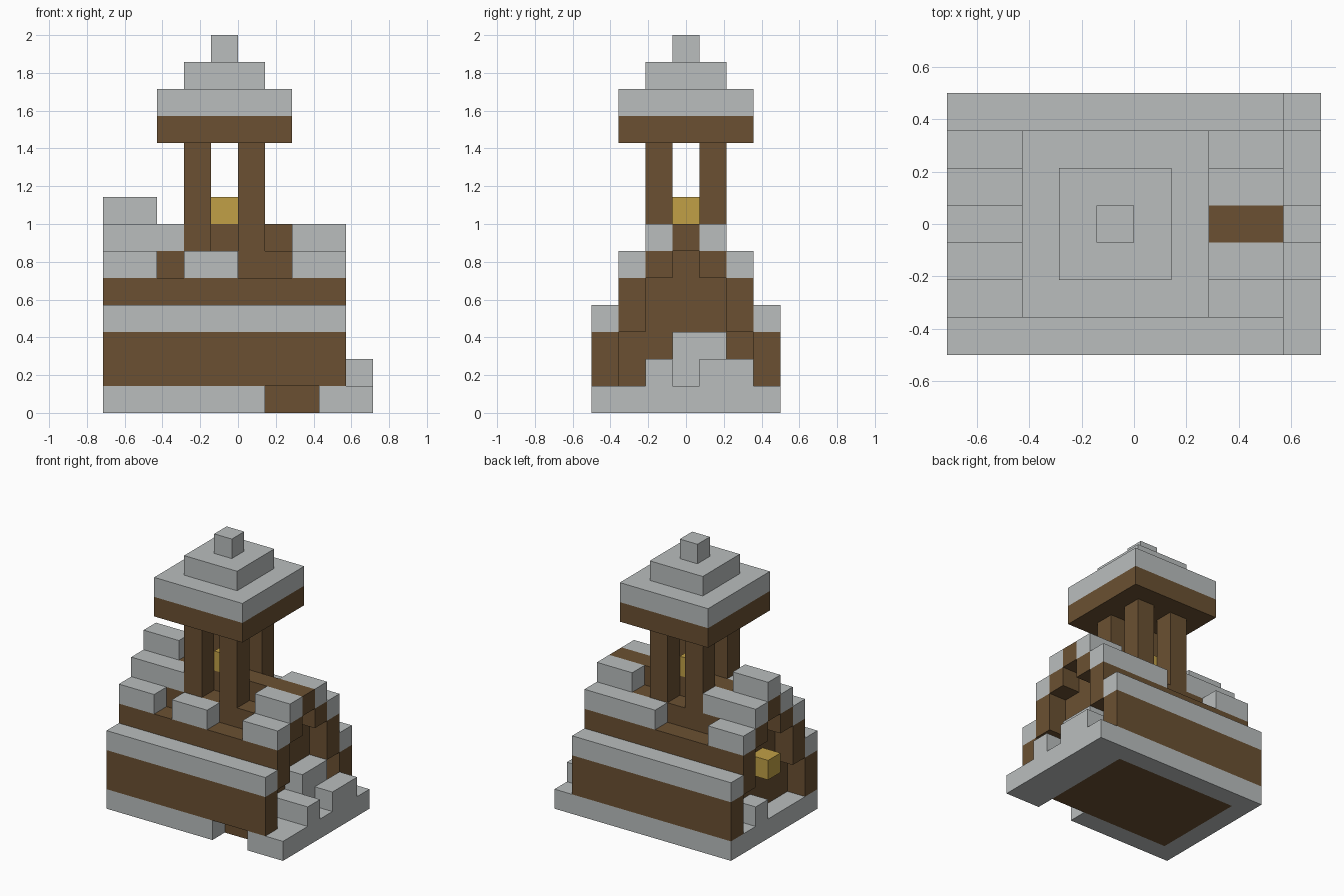
import bpy
import bmesh
from mathutils import Vector

U = 1 / 7  # size of one block

cube = bpy.data.objects.get("Cube")
if cube:
    bpy.data.objects.remove(cube)


def material(name, rgb):
    m = bpy.data.materials.new(name)
    m.use_nodes = True
    m.diffuse_color = (*rgb, 1)
    m.node_tree.nodes["Principled BSDF"].inputs["Base Color"].default_value = (*rgb, 1)
    return m


STONE = material("grey stone", (0.49, 0.515, 0.515))
WOOD = material("brown wood", (0.145, 0.081, 0.032))
GLOW = material("lantern gold", (0.533, 0.352, 0.061))


def box(name, mat, x, y, z):
    """Box from (low, high) block ranges on each axis."""
    centre = Vector([sum(r) / 2 * U for r in (x, y, z)])
    size = [(r[1] - r[0]) * U for r in (x, y, z)]
    bm = bmesh.new()
    bmesh.ops.create_cube(bm, size=1)
    bmesh.ops.scale(bm, vec=size, verts=bm.verts)
    mesh = bpy.data.meshes.new(name)
    bm.to_mesh(mesh)
    bm.free()
    mesh.materials.append(mat)
    obj = bpy.data.objects.new(name, mesh)
    obj.location = centre
    bpy.context.collection.objects.link(obj)
    return obj


def centred(half):
    return (-half, half)


LENGTH = (-5, 4)   # roof and side walls
INNER = (-4, 3)    # recessed gable body
sides = {"front": -1, "back": 1}


def side_range(sign, near, far):
    return tuple(sorted((sign * near, sign * far)))


# Stone foundation, with a gap in the front edge
box("foundation_back", STONE, (-5, 5), (2.5, 3.5), (0, 1))
box("foundation_front_long", STONE, (-5, 1), (-3.5, -2.5), (0, 1))
box("foundation_front_short", STONE, (3, 5), (-3.5, -2.5), (0, 1))
box("foundation_right_end", STONE, (-5, -4), centred(2.5), (0, 1))
box("foundation_left_end", STONE, (3, 5), centred(2.5), (0, 1))

# Stepped gable body, set back under the roof
for i, (half, z) in enumerate([(2.5, (0, 3)), (1.5, (3, 5)), (0.5, (5, 6))]):
    box(f"gable_body_{i}", WOOD, INNER, centred(half), z)

# Side walls and stepped roof
for label, s in sides.items():
    outer, middle, upper = (side_range(s, a, a + 1) for a in (2.5, 1.5, 0.5))
    box(f"{label}_wall", WOOD, LENGTH, outer, (1, 3))
    box(f"{label}_eave", STONE, LENGTH, outer, (3, 4))
    box(f"{label}_middle_roof_step", WOOD, LENGTH, middle, (3, 5))
    box(f"{label}_upper_roof_step", WOOD, LENGTH, upper, (5, 6))
    # Remaining stone caps on the steps
    middle_caps = [(-5, -3), (-2, 0), (2, 4)] if s < 0 else [(-5, -3), (0, 4)]
    for i, x in enumerate(middle_caps):
        box(f"{label}_middle_cap_{i}", STONE, x, middle, (5, 6))
    for i, x in enumerate([(-5, -2), (2, 4)]):
        box(f"{label}_upper_cap_{i}", STONE, x, upper, (6, 7))

# Ridge
box("ridge_beam", WOOD, LENGTH, centred(0.5), (6, 7))
box("ridge_cap", STONE, (-5, -3), centred(0.5), (7, 8))

# Tower posts
for label, s in sides.items():
    for side, x in (("right", (-2, -1)), ("left", (0, 1))):
        box(f"{label}_{side}_post", WOOD, x, side_range(s, 0.5, 1.5), (6, 10))

# Tower roof
box("tower_ceiling", WOOD, (-3, 2), centred(2.5), (10, 11))
for i, half in enumerate((2.5, 1.5, 0.5)):
    box(f"tower_roof_tier_{i}", STONE, (-0.5 - half, -0.5 + half), centred(half), (11 + i, 12 + i))

# Lanterns
box("tower_lantern", GLOW, (-1, 0), centred(0.5), (7, 8))
box("gable_lantern", GLOW, (-5, -4), centred(0.5), (3, 4))

# Loose stone blocks at the gable ends
box("rubble_front", STONE, (3, 5), (-1.5, -0.5), (1, 2))
box("rubble_back", STONE, (4, 5), (0.5, 2.5), (1, 2))
box("rubble_tall", STONE, (3, 4), (-0.5, 1.5), (1, 3))
box("rubble_right_end", STONE, (-5, -4), (0.5, 1.5), (1, 2))
